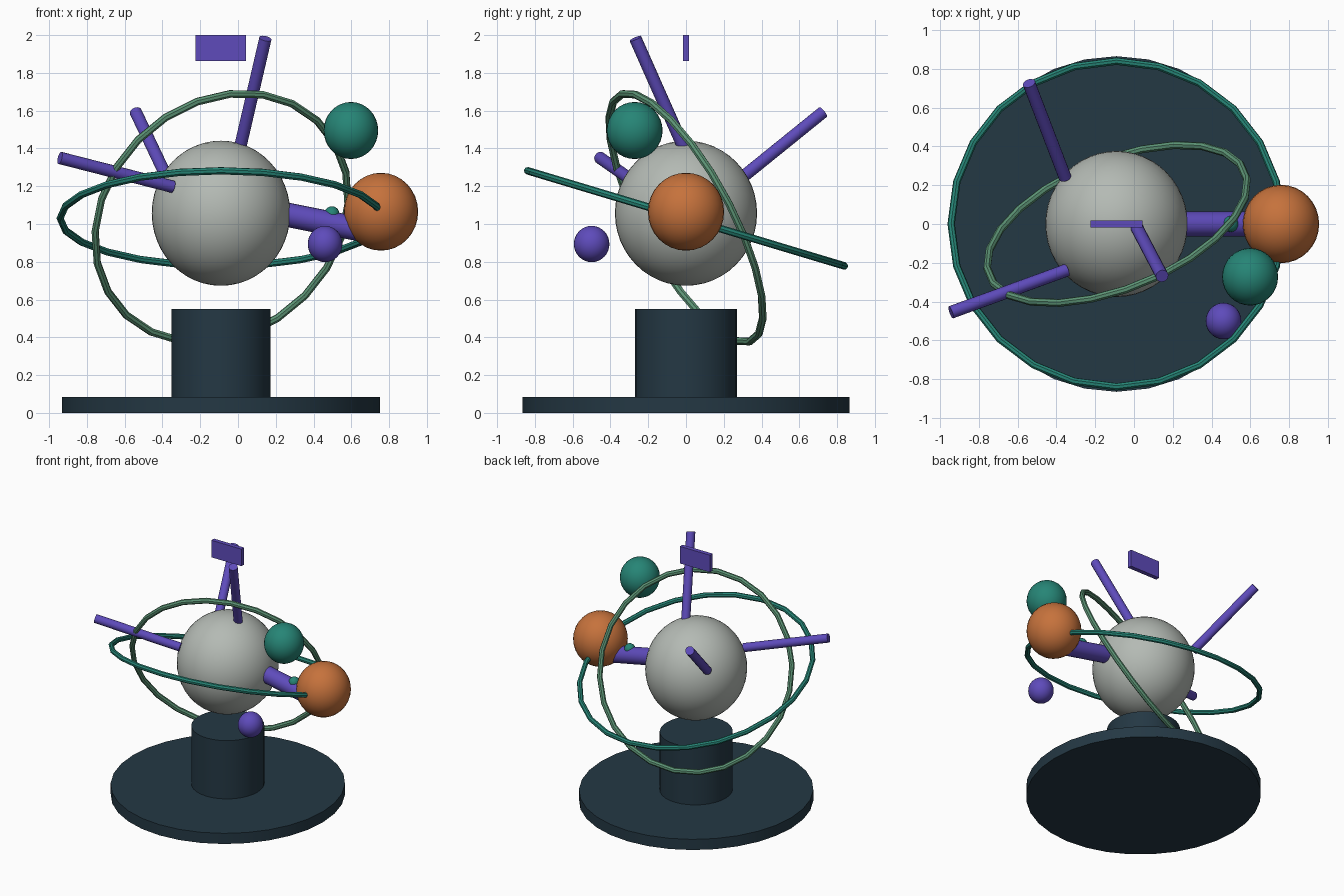
import bpy, bmesh, math
from mathutils import Matrix, Vector

if "Cube" in bpy.data.objects:
    bpy.data.objects.remove(bpy.data.objects["Cube"])

# The whole model is slightly stretched along each axis
STRETCH = Matrix.Diagonal((0.955, 0.98, 1.0, 1.0))
CX = -0.09  # x of the main axis


def material(name, hex_code):
    def lin(c):
        c /= 255
        return c / 12.92 if c <= 0.04045 else ((c + 0.055) / 1.055) ** 2.4
    m = bpy.data.materials.new(name)
    rgb = [lin(int(hex_code[i:i + 2], 16)) for i in (0, 2, 4)]
    m.diffuse_color = (*rgb, 1)
    m.use_nodes = True
    m.node_tree.nodes["Principled BSDF"].inputs["Base Color"].default_value = m.diffuse_color
    return m


NAVY = material("dark_navy", "243844")
GREY = material("pale_grey", "b4bab4")
ORANGE = material("orange", "c6723c")
TEAL = material("teal", "268576")
GREEN = material("sage_green", "5d9576")
PURPLE = material("purple", "5e4bbb")


def finish(name, bm, mat, matrix):
    bm.transform(matrix)
    bmesh.ops.recalc_face_normals(bm, faces=bm.faces)
    mesh = bpy.data.meshes.new(name)
    bm.to_mesh(mesh)
    bm.free()
    mesh.materials.append(mat)
    ob = bpy.data.objects.new(name, mesh)
    bpy.context.collection.objects.link(ob)
    bpy.context.view_layer.objects.active = ob
    ob.select_set(True)
    bpy.ops.object.shade_smooth_by_angle(angle=math.radians(40))
    ob.select_set(False)
    return ob


def ball(name, centre, r, mat, seg=32):
    bm = bmesh.new()
    bmesh.ops.create_uvsphere(bm, u_segments=seg, v_segments=seg // 2, radius=r)
    finish(name, bm, mat, Matrix.Translation(centre) @ STRETCH)


def drum(name, z0, z1, r, mat):
    bm = bmesh.new()
    bmesh.ops.create_cone(bm, cap_ends=True, segments=32, radius1=r, radius2=r, depth=z1 - z0)
    finish(name, bm, mat, Matrix.Translation((CX, 0, (z0 + z1) / 2)) @ STRETCH)


def rod(name, a, b, r, mat, seg=16):
    a, b = Vector(a), Vector(b)
    bm = bmesh.new()
    bmesh.ops.create_cone(bm, cap_ends=True, segments=seg, radius1=r, radius2=r, depth=(b - a).length)
    turn = (b - a).to_track_quat('Z', 'Y').to_matrix().to_4x4()
    finish(name, bm, mat, Matrix.Translation((a + b) / 2) @ turn)


def ring(name, centre, normal, major, minor, mat, seg=24, sides=8):
    bm = bmesh.new()
    loops = []
    for i in range(seg):
        t = 2 * math.pi * i / seg
        loops.append([])
        for j in range(sides):
            p = 2 * math.pi * j / sides
            d = major + minor * math.cos(p)
            loops[-1].append(bm.verts.new((d * math.cos(t), d * math.sin(t), minor * math.sin(p))))
    for i in range(seg):
        a, b = loops[i], loops[(i + 1) % seg]
        for j in range(sides):
            k = (j + 1) % sides
            bm.faces.new((a[j], b[j], b[k], a[k]))
    turn = Vector((0, 0, 1)).rotation_difference(Vector(normal)).to_matrix().to_4x4()
    finish(name, bm, mat, Matrix.Translation(centre) @ STRETCH @ turn)


# Stand
drum("base_disc", 0, 0.085, 0.882, NAVY)
drum("pedestal", 0.08, 0.551, 0.2745, NAVY)

# Central globe and its two orbit rings
ball("central_globe", (CX, 0, 1.057), 0.384, GREY, 48)
tilt = math.radians(16.4)
ring("wide_ring", (CX, 0, 1.03), (0, math.sin(tilt), math.cos(tilt)), 0.892, 0.02, TEAL)
ring("steep_ring", (-0.087, 0, 1.033), (-0.323, 0.828, 0.458), 0.742, 0.021, GREEN)

# Orbiting balls
ball("orange_ball", (0.757, 0, 1.065), 0.206, ORANGE)
ball("teal_ball", (0.598, -0.272, 1.495), 0.151, TEAL)
ball("purple_ball", (0.461, -0.4995, 0.894), 0.096, PURPLE)

# Thick arm to the orange ball, with a small stud on top
rod("thick_arm", (0.2, 0, 1.061), (0.7, 0, 0.961), 0.064, PURPLE, 24)
ball("arm_stud", (0.497, 0, 1.051), 0.043, TEAL, 16)

# Three thin spokes
rod("top_spoke", (0.01, -0.01, 1.40), (0.145, -0.268, 1.982), 0.033, PURPLE)
rod("back_spoke", (-0.355, 0.24, 1.20), (-0.541, 0.725, 1.592), 0.033, PURPLE)
rod("left_spoke", (-0.345, -0.237, 1.197), (-0.943, -0.455, 1.35), 0.033, PURPLE)

# Floating plate above the globe
bm = bmesh.new()
bmesh.ops.create_cube(bm, size=1)
finish("top_plate", bm, PURPLE,
       Matrix.Translation((-0.091, 0, 1.932)) @ Matrix.Diagonal((0.267, 0.034, 0.136, 1)))
